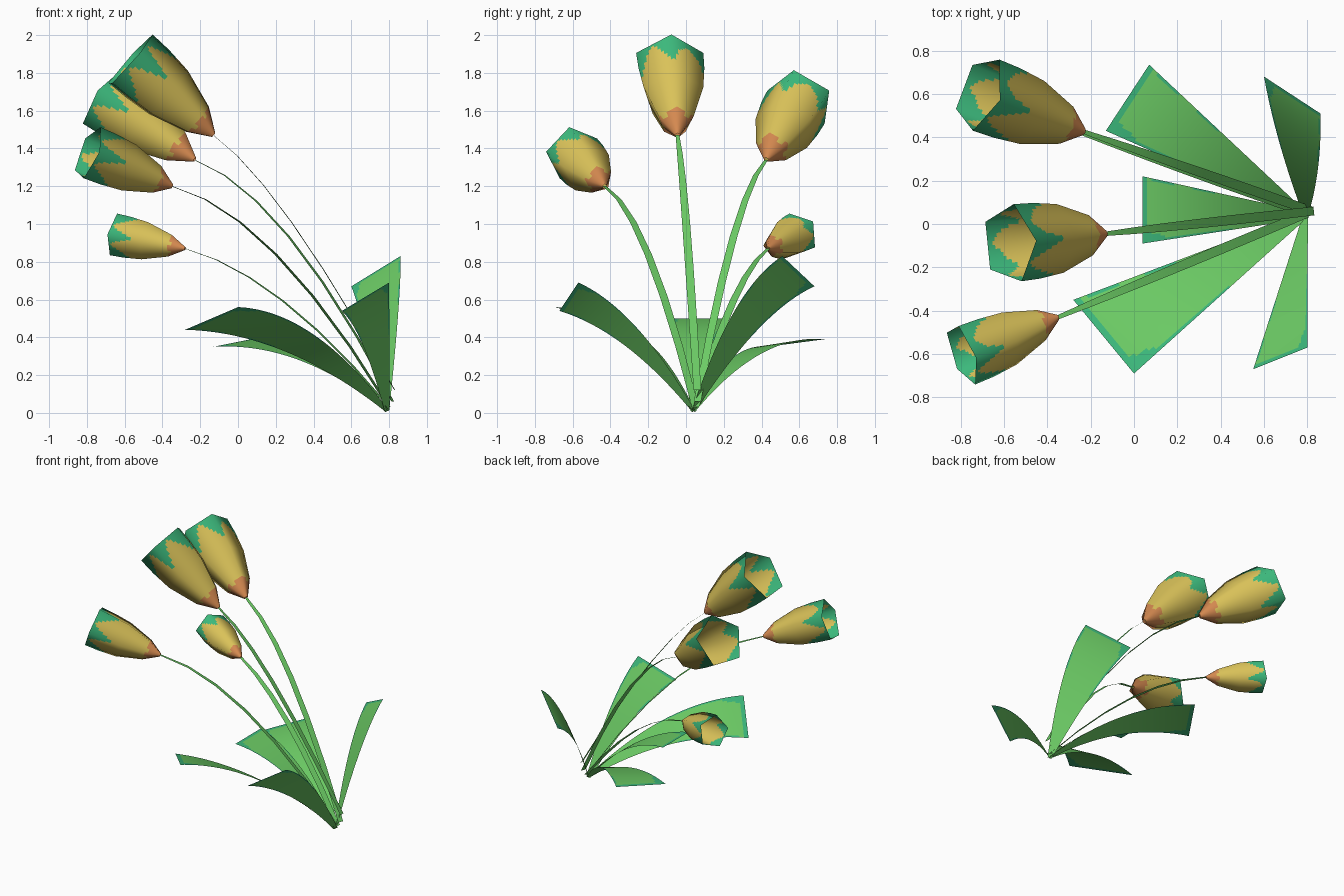
import bpy
from math import sin, cos, pi, radians
from mathutils import Vector

cube = bpy.data.objects.get("Cube")
if cube:
    bpy.data.objects.remove(cube, do_unlink=True)


def material(name, rgb):
    m = bpy.data.materials.new(name)
    m.use_nodes = True
    m.diffuse_color = (*rgb, 1)
    m.node_tree.nodes["Principled BSDF"].inputs["Base Color"].default_value = (*rgb, 1)
    return m


GREEN = material("leaf_green", (0.15, 0.60, 0.13))
TEAL = material("teal_edge", (0.045, 0.48, 0.20))
YELLOW = material("petal_yellow", (0.70, 0.54, 0.10))
ORANGE = material("base_orange", (0.66, 0.25, 0.08))


def sheet(name, point, ts, vs, mats, rule=None, normal=None):
    """Grid surface point(t, v); rule(t, v) picks the material of each face."""
    n = len(vs)
    verts = [point(t, v) for t in ts for v in vs]
    faces, index = [], []
    for i in range(len(ts) - 1):
        for j in range(n - 1):
            a = i * n + j
            faces.append((a, a + 1, a + n + 1, a + n))
            mid = (ts[i] + ts[i + 1]) / 2, (vs[j] + vs[j + 1]) / 2
            index.append(rule(*mid) if rule else 0)
    me = bpy.data.meshes.new(name)
    me.from_pydata(verts, [], faces)
    for m in mats:
        me.materials.append(m)
    for poly, k in zip(me.polygons, index):
        poly.material_index = k
        poly.use_smooth = True
    if normal:
        me.normals_split_custom_set_from_vertices([normal(t, v) for t in ts for v in vs])
    ob = bpy.data.objects.new(name, me)
    bpy.context.collection.objects.link(ob)
    return ob


def bezier(a, b, c, t):
    return a * (1 - t) ** 2 + b * (2 * t * (1 - t)) + c * t * t


def steps(n):
    return [i / n for i in range(n + 1)]


# Flower: five-sided open cup along an axis, with corner 0 pointing up
PROFILE = [(0, 0.08), (0.2, 0.52), (0.55, 0.89), (0.8, 0.98), (1, 1)]


def cup_radius(t):
    for (t0, r0), (t1, r1) in zip(PROFILE, PROFILE[1:]):
        if t <= t1:
            return r0 + (r1 - r0) * (t - t0) / (t1 - t0)
    return 1


def flower(name, base, mouth, radius, roll):
    base, mouth = Vector(base), Vector(mouth)
    axis = (mouth - base).normalized()
    up = (Vector((0, 0, 1)) - axis * axis.z).normalized()
    side = axis.cross(up)

    def ray(v):
        a = radians(roll) + v * 2 * pi / 5
        return up * cos(a) + side * sin(a)

    def point(t, v):
        k = min(int(v), 4)
        spoke = ray(k).lerp(ray(k + 1), v - k)
        return base.lerp(mouth, t) + spoke * radius * cup_radius(t)

    def paint(t, v):
        corner = abs(v % 1 - 0.5) * 2
        if t < 0.19 + 0.02 * sin(v * 7):
            return 1
        return 2 if t > 0.96 - 0.30 * corner ** 1.4 + 0.03 * sin(v * 9) else 0

    rows = [0, 0.1, 0.16, 0.2, 0.3, 0.4, 0.55] + [0.55 + 0.45 * s for s in steps(18)[1:]]
    sheet(name, point, rows, [5 * s for s in steps(60)], [YELLOW, ORANGE, TEAL], paint,
          lambda t, v: (ray(v) - axis * 0.3).normalized())


# Stem: arched ribbon lying in a vertical plane, flat side up
def stem(name, root, bend, tip):
    root, tip = Vector(root), Vector(tip)
    f = (root.x - bend[0]) / (root.x - tip.x)
    mid = Vector((bend[0], root.y + (tip.y - root.y) * f, bend[1]))
    across = Vector((tip.y - root.y, root.x - tip.x, 0)).normalized()

    def point(t, v):
        width = 0.04 + 0.03 * t - 0.05 * t * t
        return bezier(root, mid, tip, t) + across * width * v

    sheet(name, point, steps(6), [-0.5, 0.5], [GREEN])


PLANTS = [
    # name, stem root, stem bend (x, z), flower base, flower mouth, radius, roll
    ("top", (0.83, 0.06, 0.12), (0.22, 1.22), (-0.13, -0.045, 1.47), (-0.575, -0.09, 1.862), 0.188, 0),
    ("back", (0.82, 0.06, 0.06), (0.24, 1.17), (-0.23, 0.425, 1.34), (-0.71, 0.605, 1.658), 0.184, 0),
    ("front", (0.80, 0.05, 0.03), (0.175, 1.065), (-0.35, -0.43, 1.2), (-0.79, -0.6, 1.375), 0.152, -15),
    ("low", (0.80, 0.05, 0.03), (0.21, 0.74), (-0.28, 0.435, 0.87), (-0.645, 0.59, 0.945), 0.118, -18),
]
for name, root, bend, base, mouth, radius, roll in PLANTS:
    stem(name + "_stem", root, bend, base)
    flower(name + "_flower", base, mouth, radius, roll)


# Leaf: blade between two arched edges that fan out from the root
def leaf(name, left, right, arch, bow):
    left, right = Vector(left), Vector(right)
    root = Vector((0.79, 0.04, 0.01))
    spread = (right - left).normalized() * 0.015

    def edge(corner, sign, t):
        start = root + spread * sign
        mid = (start + corner) / 2 + spread.normalized() * sign * bow
        mid.z = corner.z * arch
        return bezier(start, mid, corner, t)

    def point(t, v):
        return edge(left, -1, t).lerp(edge(right, 1, t), v)

    def paint(t, v):
        rim = min(v, 1 - v)
        wave = 0.012 * sin(t * 23) + 0.01 * sin(v * 31)
        tip = t > 0.97 + wave
        margin = t > 0.45 and rim < 0.03 + wave
        patch = (1 - t) / 0.13 + v / 0.3 < 1 + 12 * wave
        return 1 if tip or margin or patch else 0

    sheet(name, point, steps(36), steps(24), [GREEN, TEAL], paint)


leaf("back_wide_leaf", (-0.13, 0.43, 0.35), (0.07, 0.735, 0.39), 1.08, 0)
leaf("middle_leaf", (0.04, -0.09, 0.5), (0.04, 0.22, 0.5), 0.9, 0)
leaf("front_wide_leaf", (0.0, -0.69, 0.56), (-0.28, -0.35, 0.44), 0.97, 0)
leaf("back_narrow_leaf", (0.60, 0.68, 0.67), (0.86, 0.51, 0.83), 0.8, 0.05)
leaf("front_narrow_leaf", (0.80, -0.57, 0.69), (0.55, -0.67, 0.54), 0.8, 0.0)
